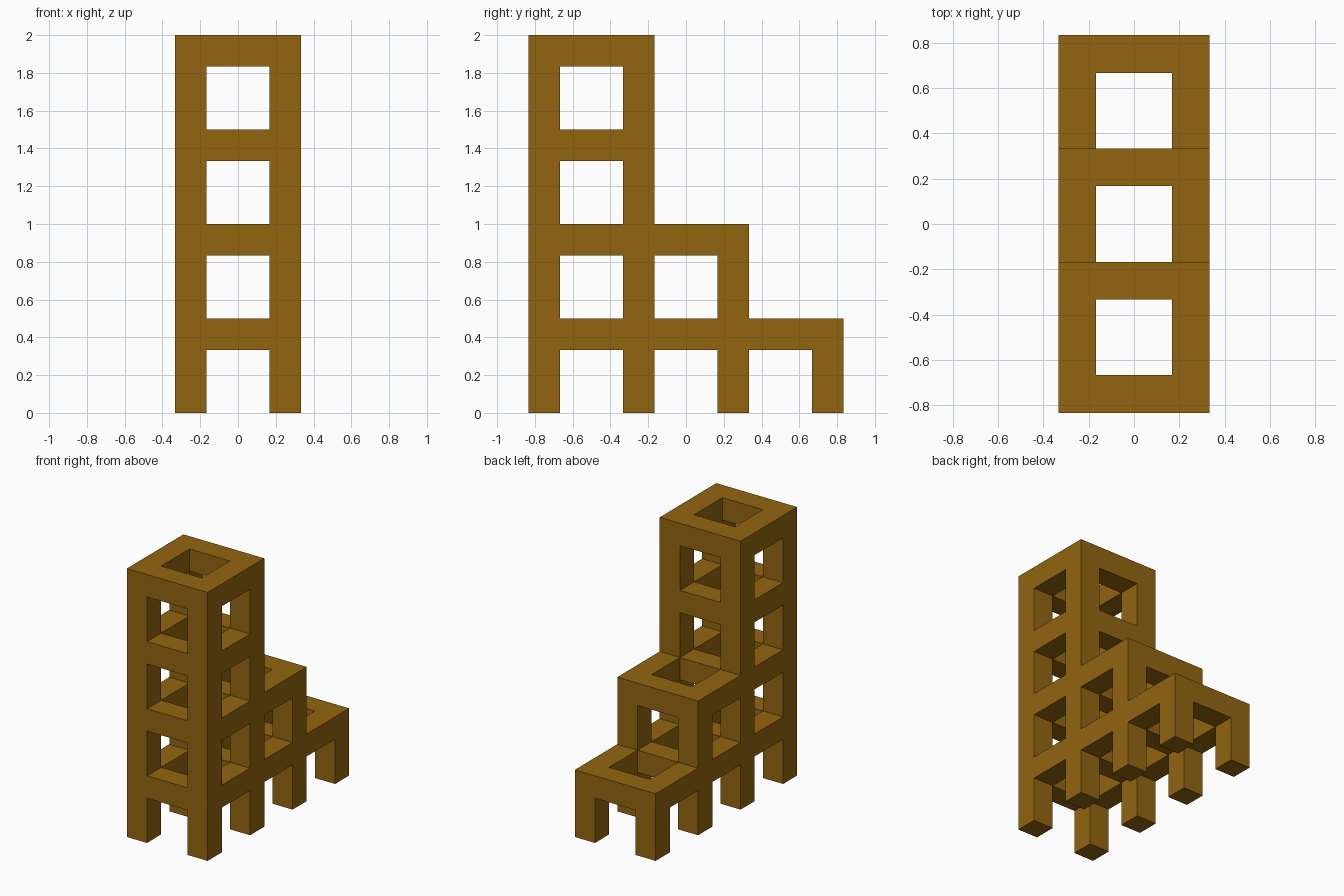
import bpy, bmesh
from mathutils import Vector

if "Cube" in bpy.data.objects:
    bpy.data.objects.remove(bpy.data.objects["Cube"])

U = 1 / 6  # beam thickness; openings are two beams wide


def height(y):
    # stepped silhouette: tower, middle step, low step (in units)
    return 12 if y < 4 else 6 if y < 7 else 3


def solid(c):
    # posts and beams fill a cell where at least two axes lie on the frame grid
    x, y, z = c
    if not (0 <= x < 4 and 0 <= y < 10 and 0 <= z < height(y)):
        return False
    return (x % 3 == 0) + (y % 3 == 0) + (z % 3 == 2) >= 2


# Single outer skin of the open frame
bm = bmesh.new()
for x in range(4):
    for y in range(10):
        for z in range(12):
            if not solid((x, y, z)):
                continue
            for axis in range(3):
                for side in (0, 1):
                    n = [x, y, z]
                    n[axis] += 1 if side else -1
                    if solid(n):
                        continue
                    a, b = (axis + 1) % 3, (axis + 2) % 3
                    quad = []
                    for da, db in ((0, 0), (1, 0), (1, 1), (0, 1)):
                        p = [x, y, z]
                        p[axis] += side
                        p[a] += da
                        p[b] += db
                        quad.append(bm.verts.new(Vector((p[0] - 2, p[1] - 5, p[2])) * U))
                    bm.faces.new(quad if side else quad[::-1])
bmesh.ops.remove_doubles(bm, verts=bm.verts, dist=0.001)
bmesh.ops.dissolve_limit(bm, angle_limit=0.01, verts=bm.verts, edges=bm.edges)

mesh = bpy.data.meshes.new("stepped_frame")
bm.to_mesh(mesh)
bm.free()
frame = bpy.data.objects.new("stepped_frame", mesh)
bpy.context.collection.objects.link(frame)

wood = bpy.data.materials.new("brown wood")
wood.diffuse_color = (0.29, 0.13, 0.005, 1)
wood.use_nodes = True
wood.node_tree.nodes["Principled BSDF"].inputs["Base Color"].default_value = wood.diffuse_color
mesh.materials.append(wood)
